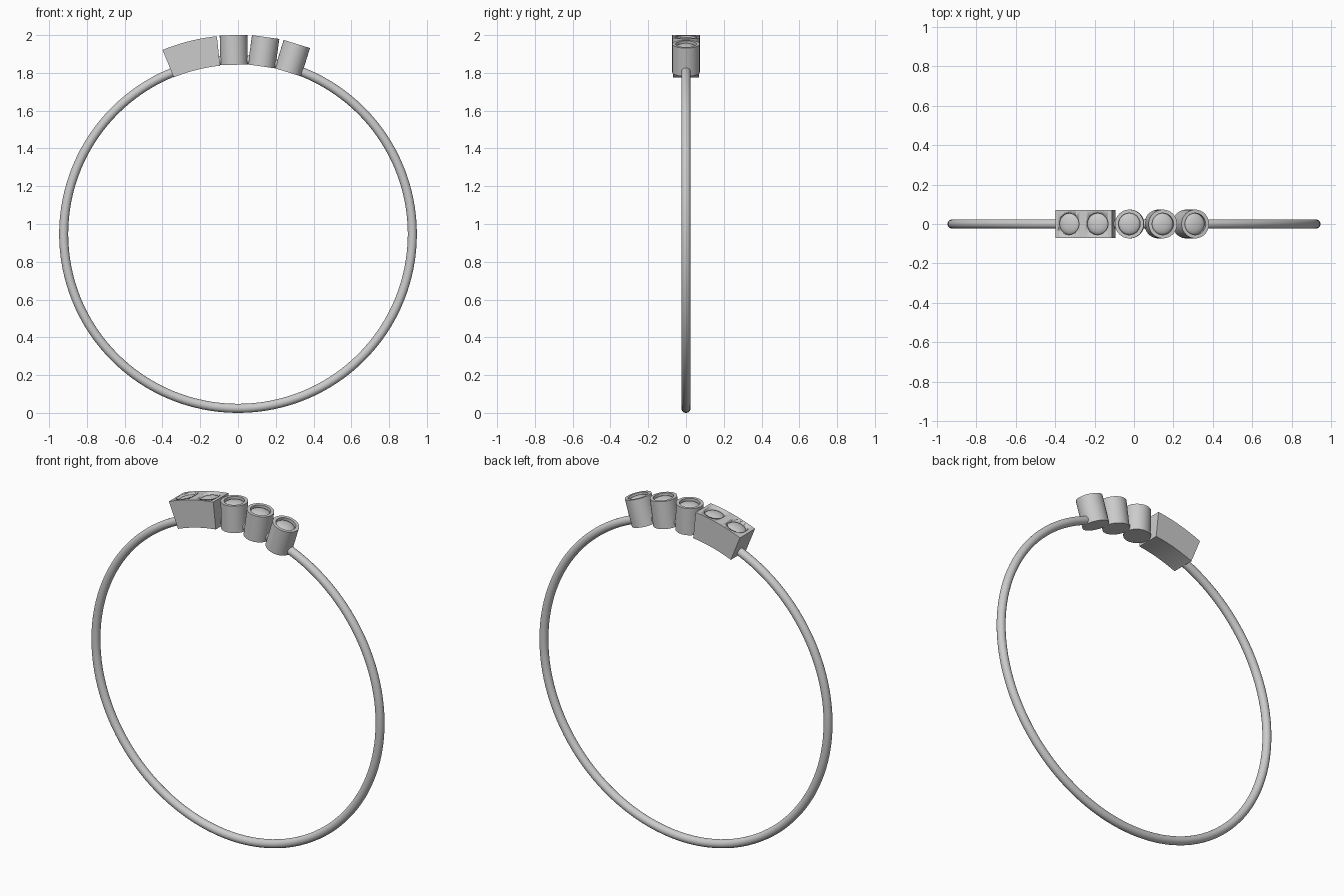
import bpy, bmesh
from math import sin, cos, pi, radians
from mathutils import Matrix

if "Cube" in bpy.data.objects:
    bpy.data.objects.remove(bpy.data.objects["Cube"])

CZ, R, TUBE = 0.947, 0.923, 0.024      # band centre height, radius, thickness
BOTTOM, TOP = 0.896, 1.053             # radial span of the settings
GEM = 0.055


def finish(name, bm, angle=40):
    bmesh.ops.remove_doubles(bm, verts=bm.verts, dist=1e-5)
    bmesh.ops.recalc_face_normals(bm, faces=bm.faces)
    me = bpy.data.meshes.new(name)
    bm.to_mesh(me)
    bm.free()
    ob = bpy.data.objects.new(name, me)
    bpy.context.collection.objects.link(ob)
    bpy.context.view_layer.objects.active = ob
    ob.select_set(True)
    bpy.ops.object.shade_smooth_by_angle(angle=radians(angle))
    ob.select_set(False)
    return ob


def lathe(name, profile, deg):
    """Spin an (r, height) profile, then swing it round the band by deg."""
    bm = bmesh.new()
    vs = [bm.verts.new((r, 0, h)) for r, h in profile]
    es = [bm.edges.new(p) for p in zip(vs, vs[1:])]
    bmesh.ops.spin(bm, geom=vs + es, axis=(0, 0, 1), cent=(0, 0, 0),
                   angle=2 * pi, steps=48)
    bm.transform(Matrix.Translation((0, 0, CZ)) @ Matrix.Rotation(radians(deg), 4, 'Y'))
    return finish(name, bm)


def dome(top):
    """Profile of a rounded stone, from its rim up to its crown."""
    return [(GEM * cos(t * pi / 16), top - 0.022 + 0.021 * sin(t * pi / 16))
            for t in range(8)] + [(0, top - 0.001)]


# Band
bpy.ops.mesh.primitive_torus_add(major_radius=R, minor_radius=TUBE, major_segments=128,
                                 minor_segments=24, location=(0, 0, CZ),
                                 rotation=(pi / 2, 0, 0))
bpy.context.object.name = "band"
bpy.ops.object.shade_smooth_by_angle(angle=radians(40))

# Three round settings, each a closed cup with a thin rim, and their stones
for i, deg in enumerate((-1.3, 8.0, 17.2)):
    lathe(f"round_setting_{i + 1}",
          [(0, BOTTOM), (0.073, BOTTOM), (0.073, TOP), (GEM, TOP),
           (GEM, TOP - 0.03), (0, TOP - 0.03)], deg)
    lathe(f"round_stone_{i + 1}", [(0, TOP - 0.03), (GEM, TOP - 0.03)] + dome(TOP), deg)

# Curved block setting for two stones
bm = bmesh.new()
a0, a1, n = radians(-22.3), radians(-6.1), 16
arc = [a0 + (a1 - a0) * i / n for i in range(n + 1)]
sections = [[bm.verts.new((r * sin(a), y, CZ + r * cos(a)))
             for r, y in ((BOTTOM, -0.07), (TOP, -0.07), (TOP, 0.07), (BOTTOM, 0.07))]
            for a in arc]
for s, t in zip(sections, sections[1:]):
    for k in range(4):
        bm.faces.new((s[k], s[(k + 1) % 4], t[(k + 1) % 4], t[k]))
bm.faces.new(sections[0])
bm.faces.new(sections[-1])
block = finish("block_setting", bm, 30)

# Stone seats cut into the block, and their stones
for i, deg in enumerate((-18.4, -10.2)):
    cutter = lathe(f"seat_cutter_{i + 1}",
                   [(0, TOP - 0.03), (GEM, TOP - 0.03), (GEM, TOP + 0.05), (0, TOP + 0.05)], deg)
    cutter.hide_render = True
    cutter.hide_viewport = True
    mod = block.modifiers.new(f"seat_{i + 1}", 'BOOLEAN')
    mod.object = cutter
    mod.operation = 'DIFFERENCE'
    mod.solver = 'EXACT'
    lathe(f"block_stone_{i + 1}", [(0, TOP - 0.03), (GEM, TOP - 0.03)] + dome(TOP), deg)
